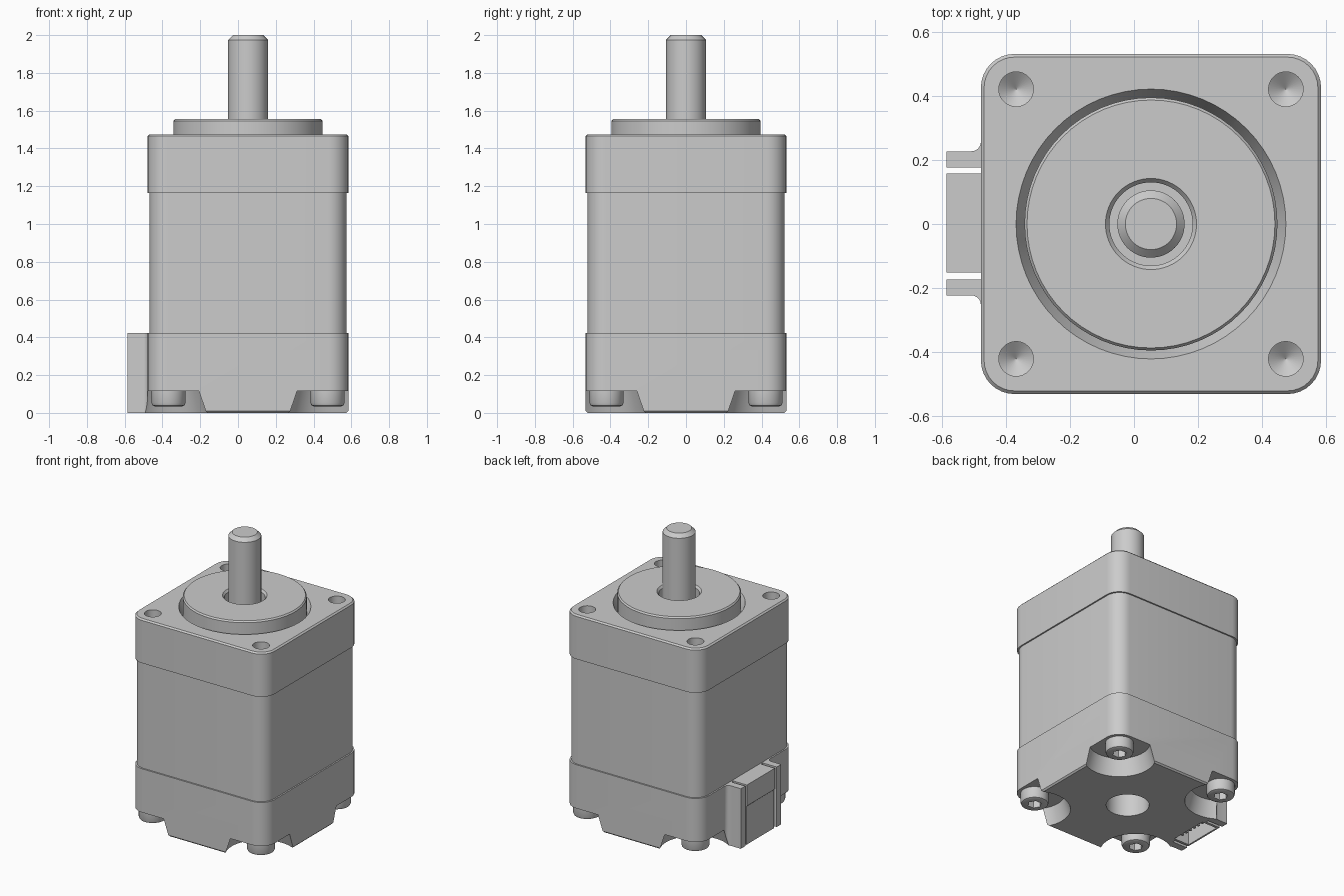
import bpy, bmesh, math

if "Cube" in bpy.data.objects:
    bpy.data.objects.remove(bpy.data.objects["Cube"])

CX = 0.053            # motor axis
H = 0.531             # half width of the end caps
HOLE = 0.421          # screw offset from the axis


def finish(name, bm, loc=(0, 0, 0)):
    bmesh.ops.recalc_face_normals(bm, faces=bm.faces)
    me = bpy.data.meshes.new(name)
    bm.to_mesh(me)
    bm.free()
    ob = bpy.data.objects.new(name, me)
    ob.location = loc
    bpy.context.collection.objects.link(ob)
    return ob


def loft(name, rings, loc=(0, 0, 0)):
    """Skin a stack of equal-length rings and close both ends."""
    bm = bmesh.new()
    vs = [[bm.verts.new(p) for p in r] for r in rings]
    n = len(vs[0])
    for a, b in zip(vs, vs[1:]):
        for i in range(n):
            j = (i + 1) % n
            bm.faces.new((a[i], a[j], b[j], b[i]))
    bm.faces.new(vs[0][::-1])
    bm.faces.new(vs[-1])
    return finish(name, bm, loc)


def turned(name, profile, loc=(CX, 0, 0), n=64):
    """Turned part from (radius, z) pairs with flat ends."""
    ang = [2 * math.pi * i / n for i in range(n)]
    return loft(name, [[(r * math.cos(a), r * math.sin(a), z) for a in ang]
                       for r, z in profile], loc)


def rounded_square(h, r, z, n=8):
    pts = []
    for k in range(4):
        q = math.pi / 2 * k
        sx, sy = [(1, 1), (-1, 1), (-1, -1), (1, -1)][k]
        for i in range(n + 1):
            a = q + math.pi / 2 * i / n
            pts.append((sx * (h - r) + r * math.cos(a), sy * (h - r) + r * math.sin(a), z))
    return pts


def housing(name, h, r, layers):
    return loft(name, [rounded_square(h - d, r - d, z) for z, d in layers], (CX, 0, 0))


def prism(name, pts, z0, z1):
    return loft(name, [[(x, y, z) for x, y in pts] for z in (z0, z1)])


def block(name, x0, x1, y0, y1, z0, z1):
    return prism(name, [(x0, y0), (x1, y0), (x1, y1), (x0, y1)], z0, z1)


def cut(ob, cutters):
    for c in cutters:
        c.hide_render = True
        m = ob.modifiers.new("cut", 'BOOLEAN')
        m.operation, m.solver, m.object = 'DIFFERENCE', 'EXACT', c
    bpy.context.view_layer.update()
    dg = bpy.context.evaluated_depsgraph_get()
    me = bpy.data.meshes.new_from_object(ob.evaluated_get(dg))
    ob.modifiers.clear()
    ob.data = me


helpers, parts = [], []
corners = [(CX + sx * HOLE, sy * HOLE, 0) for sx in (-1, 1) for sy in (-1, 1)]

# Laminated middle section
parts.append(housing("middle_body", H - 0.01, 0.1, [(0.41, 0), (1.175, 0)]))

# Front cap with pilot recess and four mounting holes
front_cap = housing("front_cap", H, 0.105, [(1.165, 0), (1.465, 0), (1.475, 0.01)])
recess = turned("recess_cutter", [(0.395, 1.42), (0.4215, 1.4755), (0.4215, 1.6)])
holes = [turned("hole_cutter", [(0.001, 1.24), (0.054, 1.28), (0.054, 1.6)], c, 32) for c in corners]
cut(front_cap, [recess] + holes)
helpers += [recess] + holes
parts.append(front_cap)

# Raised pilot disc with shaft bore
pilot = turned("pilot_disc", [(0.395, 1.41), (0.395, 1.545), (0.387, 1.555)])
bore = turned("bore_cutter", [(0.13, 1.43), (0.13, 1.54), (0.143, 1.556), (0.143, 1.7)])
cut(pilot, [bore])
helpers.append(bore)
parts.append(pilot)

# Output shaft
parts.append(turned("shaft", [(0.105, 1.38), (0.105, 1.975), (0.08, 2.0)]))

# Rear cap: tapered corner pockets, axle hole, connector recess
rear_cap = housing("rear_cap", H, 0.105, [(0, 0.01), (0.01, 0), (0.422, 0)])
pockets = [turned("pocket_cutter", [(0.235, -0.02), (0.195, 0.115)], c) for c in corners]
axle = turned("axle_cutter", [(0.137, -0.1), (0.137, 0.16)])
tray = block("tray_cutter", -0.568, -0.45, -0.135, 0.14, -0.1, 0.25)
cut(rear_cap, pockets + [axle, tray])
helpers += pockets + [axle, tray]
parts.append(rear_cap)

# Connector guard walls, filleted into the rear cap
for s, name in ((1, "guard_wall_back"), (-1, "guard_wall_front")):
    pts = [(-0.46, 0.175), (-0.585, 0.175), (-0.585, 0.225), (-0.508, 0.225)]
    pts += [(-0.508 + 0.03 * math.sin(a), 0.255 - 0.03 * math.cos(a))
            for a in [math.pi / 2 * i / 6 for i in range(1, 7)]]
    pts.append((-0.46, 0.255))
    wall = prism(name, [(x, s * y + 0.002) for x, y in pts], 0, 0.422)
    cut(wall, pockets)
    parts.append(wall)

# Connector shell, stepped on its outer face and open underneath
shell = loft("connector_shell", [
    [(x, -0.152, z), (-0.47, -0.152, z), (-0.47, 0.158, z), (x, 0.158, z)]
    for x, z in ((-0.58, 0), (-0.58, 0.27), (-0.585, 0.275), (-0.585, 0.422))])
cut(shell, [tray])
parts.append(shell)
for i in range(6):
    y = -0.095 + i * 0.0395
    parts.append(block("connector_pin", -0.49, -0.474, y - 0.008, y + 0.008, 0.02, 0.26))

# Socket head screws in the corner pockets
screw = turned("corner_screw", [(0.074, 0.035), (0.085, 0.04), (0.09, 0.052), (0.09, 0.12)],
               corners[0], 40)
hexagon = turned("hex_cutter", [(0.045, -0.1), (0.045, 0.085)], corners[0], 6)
cut(screw, [hexagon])
helpers.append(hexagon)
parts.append(screw)
for c in corners[1:]:
    copy = screw.copy()
    copy.location = c
    bpy.context.collection.objects.link(copy)
    parts.append(copy)

# Remove cutters, smooth round surfaces while keeping edges crisp
for h in helpers:
    bpy.data.objects.remove(h)
bpy.ops.object.select_all(action='DESELECT')
for p in parts:
    p.select_set(True)
bpy.context.view_layer.objects.active = parts[0]
bpy.ops.object.shade_smooth_by_angle(angle=math.radians(25))
